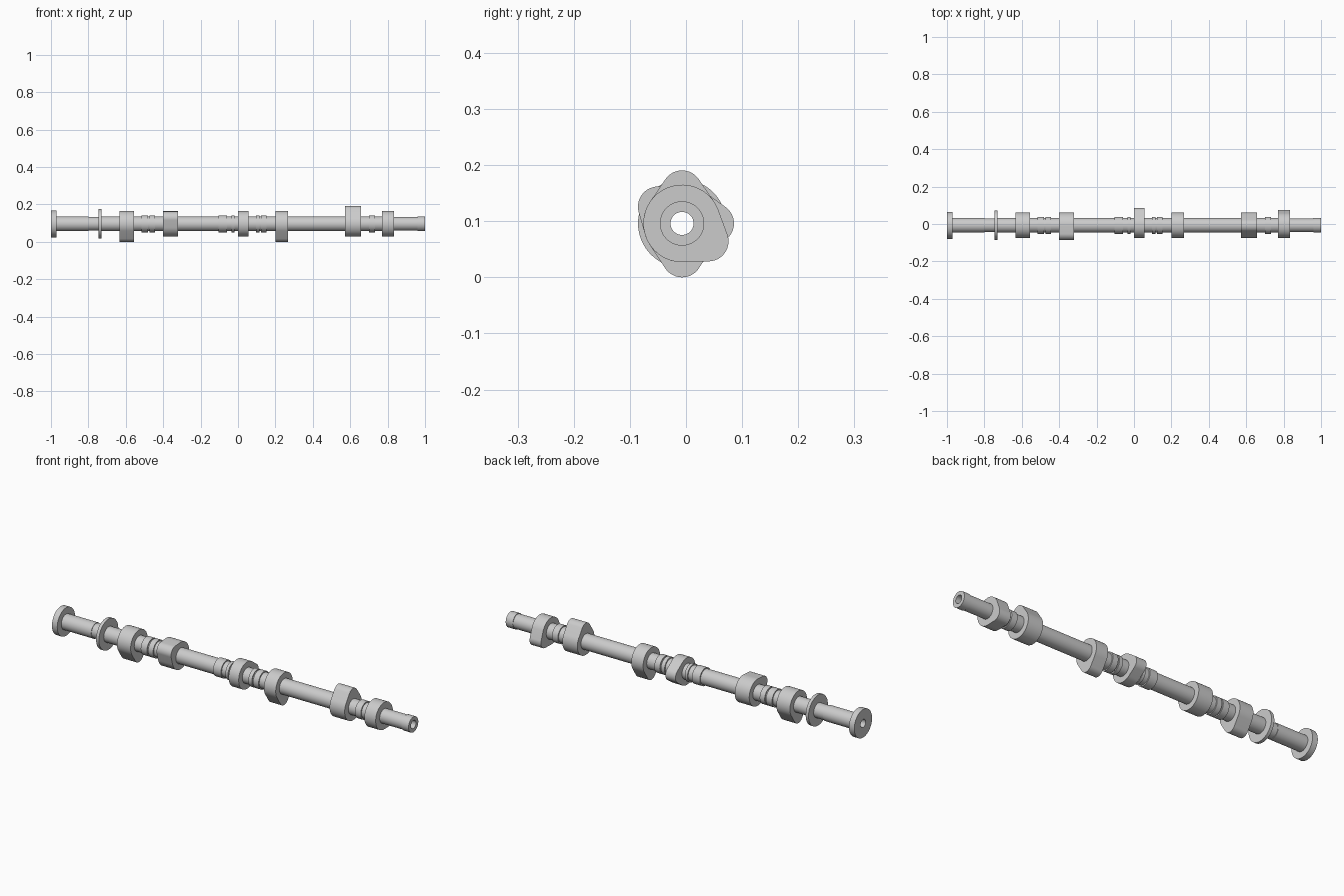
import bpy, bmesh, math
from math import sin, cos, pi

if "Cube" in bpy.data.objects:
    bpy.data.objects.remove(bpy.data.objects["Cube"])

CY, CZ = -0.003, 0.096      # shaft axis position
CY = -0.007
SEG = 64
BASE, NOSE = 0.069, 0.036   # cam base circle and nose radii


def finish(bm, name):
    bmesh.ops.recalc_face_normals(bm, faces=bm.faces)
    mesh = bpy.data.meshes.new(name)
    bm.to_mesh(mesh)
    bm.free()
    ob = bpy.data.objects.new(name, mesh)
    bpy.context.collection.objects.link(ob)
    ob.location = (0, CY, CZ)
    bpy.ops.object.select_all(action='DESELECT')
    ob.select_set(True)
    bpy.context.view_layer.objects.active = ob
    bpy.ops.object.shade_smooth_by_angle(angle=math.radians(30))
    return ob


def skin(name, loops):
    """Closed tube from a cyclic list of loops; each loop is a list of points."""
    bm = bmesh.new()
    rows = [[bm.verts.new(p) for p in loop] for loop in loops]
    for i, a in enumerate(rows):
        b = rows[(i + 1) % len(rows)]
        n = len(a)
        for j in range(n):
            k = (j + 1) % n
            bm.faces.new((a[j], a[k], b[k], b[j]))
    return finish(bm, name)


def circle(r):
    return [(r * cos(2 * pi * i / SEG), r * sin(2 * pi * i / SEG)) for i in range(SEG)]


def lathe(name, profile):
    skin(name, [[(x, y, z) for y, z in circle(r)] for x, r in profile])


def collar(name, x0, x1, outline, bore=0.033):
    inner = []
    for y, z in outline:
        s = bore / math.hypot(y, z)
        inner.append((y * s, z * s))
    skin(name, [[(x, y, z) for y, z in o] for x, o in
                ((x0, inner), (x0, outline), (x1, outline), (x1, inner))])


def cam_outline(tip, degrees):
    """Base circle and nose circle joined by tangent flanks."""
    d = tip - NOSE
    a = math.acos((BASE - NOSE) / d) if d > BASE - NOSE else 0
    t0 = math.radians(degrees)
    pts = []
    for i in range(17):
        t = -a + 2 * a * i / 16
        pts.append((d + NOSE * cos(t), NOSE * sin(t)))
    for i in range(49):
        t = a + (2 * pi - 2 * a) * i / 48
        pts.append((BASE * cos(t), BASE * sin(t)))
    return [(y * cos(t0) - z * sin(t0), y * sin(t0) + z * cos(t0)) for y, z in pts]


# hollow shaft with end flange and necked sections
R, H = 0.0395, 0.0205
lathe("shaft", [(-1, H), (-1, 0.072), (-0.97, 0.072), (-0.97, R), (-0.80, R),
                (-0.80, 0.037), (-0.74, 0.037), (-0.74, R), (0.82, R),
                (0.82, 0.0365), (0.96, 0.0365), (0.96, R), (1, R), (1, H)])

# thin thrust disc
collar("thrust_disc", -0.745, -0.729, circle(0.0785))

# cam lobes: start, end, tip radius, direction (0 = +y, 90 = up)
cams = [(-0.633, -0.556, 0.096, -90), (-0.402, -0.32, 0.088, 145),
        (0.0, 0.057, 0.0925, 0), (0.20, 0.267, 0.096, -90),
        (0.573, 0.658, 0.0945, 90), (0.77, 0.834, 0.0925, -34)]
for i, (x0, x1, tip, deg) in enumerate(cams):
    collar(f"cam_lobe_{i + 1}", x0, x1, cam_outline(tip, deg))

# raised bearing bands on the shaft
bands = [(-0.515, -0.48), (-0.473, -0.445), (-0.105, -0.06), (-0.035, -0.02),
         (0.095, 0.115), (0.122, 0.153), (0.70, 0.733)]
for i, (x0, x1) in enumerate(bands):
    collar(f"bearing_band_{i + 1}", x0, x1, circle(0.0455))
